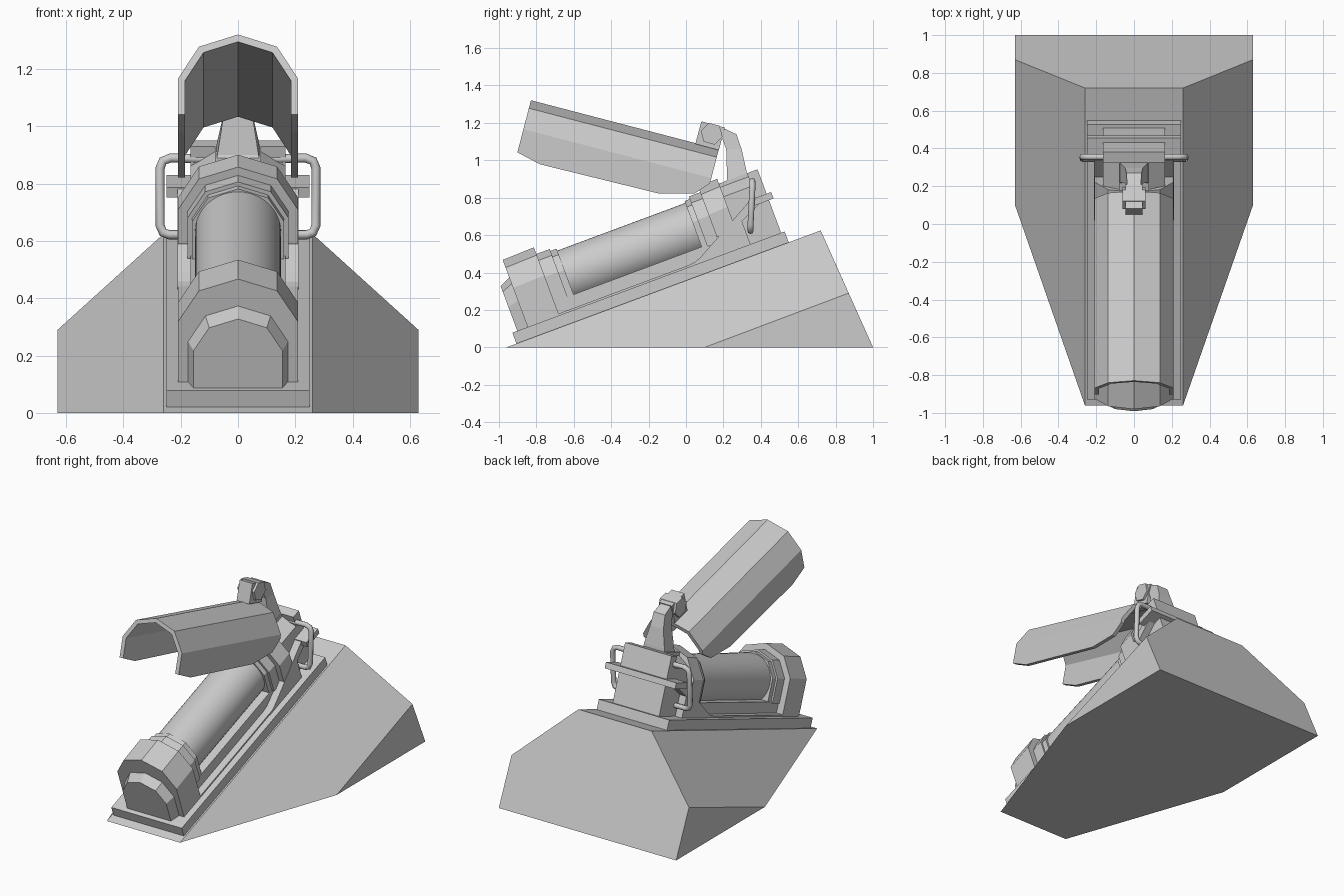
import bpy, bmesh, math
from mathutils import Matrix, Vector

cube = bpy.data.objects.get("Cube")
if cube:
    bpy.data.objects.remove(cube, do_unlink=True)

grey = bpy.data.materials.new("plain_grey")
grey.use_nodes = True
colour = (0.6, 0.6, 0.6, 1)
grey.diffuse_color = colour
grey.node_tree.nodes["Principled BSDF"].inputs["Base Color"].default_value = colour

# Frames: "slope" follows the ramp, "lid" follows the raised cover
FLAT = Matrix()
SLOPE = Matrix.Translation((0, -0.96, 0)) @ Matrix.Rotation(math.atan2(0.625, 1.68), 4, 'X')
LID = Matrix.Translation((0, -0.829, 1.321)) @ Matrix.Rotation(math.radians(-14.6), 4, 'X')


def finish(name, bm, frame):
    bmesh.ops.recalc_face_normals(bm, faces=bm.faces)
    mesh = bpy.data.meshes.new(name)
    bm.to_mesh(mesh)
    bm.free()
    mesh.materials.append(grey)
    ob = bpy.data.objects.new(name, mesh)
    ob.matrix_world = frame
    bpy.context.scene.collection.objects.link(ob)
    return ob


def loft(name, rings, frame=SLOPE):
    """Skin a row of equal point loops and cap both ends."""
    bm = bmesh.new()
    loops = [[bm.verts.new(p) for p in ring] for ring in rings]
    n = len(loops[0])
    for a, b in zip(loops, loops[1:]):
        for i in range(n):
            j = (i + 1) % n
            bm.faces.new((a[i], a[j], b[j], b[i]))
    bm.faces.new(loops[0])
    bm.faces.new(loops[-1])
    return finish(name, bm, frame)


def prism(name, profile, x0, x1, frame=SLOPE):
    return loft(name, [[(x, a, b) for a, b in profile] for x in (x0, x1)], frame)


def box(name, half, y0, y1, z0, z1, frame=SLOPE):
    return prism(name, [(y0, z0), (y1, z0), (y1, z1), (y0, z1)], -half, half, frame)


def arch(y, half, top, bottom):
    """Flat-sided arch with a shallow peak, across x."""
    side = [(half, bottom), (half, top - 0.76 * half), (0.65 * half, top - 0.21 * half)]
    pts = side + [(0, top)] + [(-x, z) for x, z in reversed(side)]
    return [(x, y, z) for x, z in pts]


def rod(name, radius, y0, y1, height, sides=48):
    ring = [(radius * math.cos(math.tau * i / sides), radius * math.sin(math.tau * i / sides))
            for i in range(sides)]
    ob = loft(name, [[(x, y, height + z) for x, z in ring] for y in (y0, y1)])
    for p in ob.data.polygons:
        p.use_smooth = len(p.vertices) == 4
    return ob


# Wedge base
bm = bmesh.new()
for s in (-1, 1):
    for x, y, z in ((0.26, -0.96, 0), (0.26, 0.72, 0.625), (0.63, 0.1, 0),
                    (0.63, 1, 0), (0.63, 0.87, 0.29)):
        bm.verts.new((s * x, y, z))
bmesh.ops.convex_hull(bm, input=bm.verts)
bmesh.ops.dissolve_limit(bm, angle_limit=0.04, verts=bm.verts, edges=bm.edges)
finish("wedge_base", bm, FLAT)

# Ramp plate, cradle and swept side walls
box("ramp_plate", 0.25, 0.057, 1.61, 0, 0.062)
box("cradle_floor", 0.21, 0.15, 1.41, 0.06, 0.072)
box("cradle", 0.165, 0.3, 1.4, 0.06, 0.14)
wall = [(1.07, 0.06), (1.07, 0.072), (1.11, 0.077), (1.15, 0.095), (1.5, 0.285),
        (1.56, 0.26), (1.415, 0.192), (1.415, 0.06)]
for side, s in (("left", 1), ("right", -1)):
    prism(side + "_side_wall", wall, s * 0.165, s * 0.212)

# Main tube with end caps and collars
rod("main_tube", 0.15, 0.3, 1.3, 0.24)
loft("front_boss", [arch(0.085, 0.155, 0.318, 0.06), arch(0.145, 0.175, 0.345, 0.06)])
loft("front_cap", [arch(0.144, 0.21, 0.445, 0.06), arch(0.324, 0.21, 0.45, 0.06)])
loft("rear_cap", [arch(1.26, 0.21, 0.447, 0.16), arch(1.37, 0.21, 0.452, 0.16)])
for name, y0, y1, r in (("front_collar", 0.32, 0.4, 0.172), ("front_ring", 0.4, 0.435, 0.161),
                        ("rear_ring", 1.165, 1.195, 0.161), ("rear_collar", 1.195, 1.265, 0.176)):
    loft(name, [arch(y, r, 0.24 + r, 0.13) for y in (y0, y1)])

# Rear housing with flange
box("rear_housing", 0.165, 1.36, 1.59, 0.06, 0.3)
box("rear_flange", 0.25, 1.49, 1.616, 0.248, 0.285)
prism("housing_top", [(1.36, 0.28), (1.59, 0.28), (1.59, 0.424), (1.36, 0.424)], -0.08, 0.08)
box("housing_back", 0.165, 1.53, 1.59, 0.28, 0.424)
for side, s in (("left", 1), ("right", -1)):
    loft(side + "_housing_shoulder",
         [[(s * x, y, z) for x, z in ((0.07, 0.28), (0.165, 0.28), (0.165, 0.35), (0.07, 0.41))]
          for y in (1.36, 1.55)])

# Hinge arm, narrowing upward
arm = [((0.2, 0.85), (0.33, 0.9), 0.08), ((0.22, 0.9), (0.322, 0.95), 0.072),
       ((0.215, 1.06), (0.297, 1.06), 0.047), ((0.19, 1.125), (0.27, 1.139), 0.04),
       ((0.14, 1.15), (0.2, 1.172), 0.036)]
loft("hinge_arm", [[(-w, *f), (w, *f), (w, *b), (-w, *b)] for f, b, w in arm], FLAT)

# Hinge block and hexagonal pin
HINGE = Matrix.Translation((0, 0.137, 1.142)) @ Matrix.Rotation(math.radians(-15), 4, 'X')
box("hinge_block", 0.045, -0.07, 0.06, -0.075, 0.05, HINGE)
hexagon = [(0.06 * math.cos(i * math.pi / 3), 0.06 * math.sin(i * math.pi / 3)) for i in range(6)]
prism("hinge_pin", hexagon, -0.06, 0.06, HINGE)

# Raised cover: an open arched shell
stations = ((0, -0.288), (0.133, -0.319), (0.788, -0.31), (0.974, -0.26), (1.038, -0.189))
loft("raised_cover", [arch(y, 0.21, 0, low) + arch(y, 0.185, -0.026, low)[::-1]
                      for y, low in stations], LID)


# Bent grab handles
def handle(name, s):
    points = [(0.07, 0.355, 0.885), (0.235, 0.355, 0.89), (0.262, 0.355, 0.88),
              (0.272, 0.355, 0.855), (0.272, 0.345, 0.655), (0.262, 0.345, 0.63),
              (0.24, 0.345, 0.622), (0.15, 0.345, 0.622)]
    curve = bpy.data.curves.new(name, 'CURVE')
    curve.dimensions = '3D'
    curve.bevel_depth = 0.016
    curve.bevel_resolution = 2
    curve.use_fill_caps = True
    spline = curve.splines.new('POLY')
    spline.points.add(len(points) - 1)
    for p, (x, y, z) in zip(spline.points, points):
        p.co = (s * x, y, z, 1)
    spline.use_smooth = True
    curve.materials.append(grey)
    bpy.context.scene.collection.objects.link(bpy.data.objects.new(name, curve))


handle("left_handle", 1)
handle("right_handle", -1)
